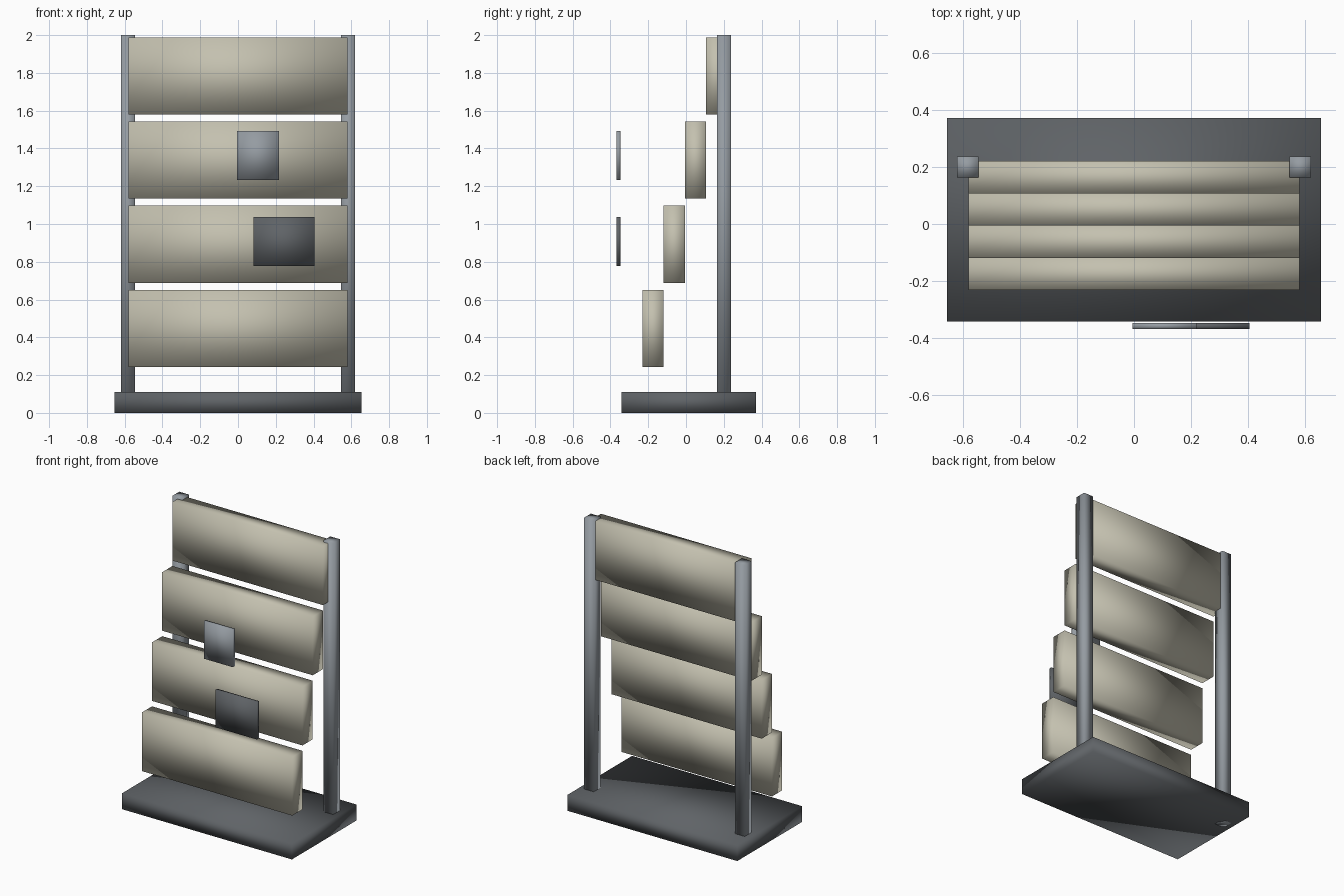
import bpy
import bmesh
from mathutils import Matrix, Vector

default = bpy.data.objects.get("Cube")
if default:
    bpy.data.objects.remove(default, do_unlink=True)


def material(name, rgb):
    mat = bpy.data.materials.new(name)
    mat.use_nodes = True
    color = (*rgb, 1.0)
    mat.diffuse_color = color
    mat.node_tree.nodes["Principled BSDF"].inputs["Base Color"].default_value = color
    return mat


def box(name, low, high, mat):
    """Softly shaded box spanning two opposite corners."""
    low, high = Vector(low), Vector(high)
    bm = bmesh.new()
    bmesh.ops.create_cube(bm, size=1, matrix=Matrix.Diagonal((*(high - low), 1)))
    for face in bm.faces:
        face.smooth = True
    mesh = bpy.data.meshes.new(name)
    bm.to_mesh(mesh)
    bm.free()
    mesh.materials.append(mat)
    obj = bpy.data.objects.new(name, mesh)
    obj.location = (low + high) / 2
    bpy.context.collection.objects.link(obj)
    return obj


beige = material("warm beige", (0.55, 0.53, 0.43))
steel = material("steel grey", (0.30, 0.33, 0.36))
dark = material("dark grey", (0.115, 0.125, 0.135))

# Base slab
box("base", (-0.655, -0.342, 0), (0.655, 0.371, 0.11), dark)

# Upright posts, reaching down through the base
for side, x in (("left", 0.582), ("right", -0.582)):
    box(side + "_post", (x - 0.037, 0.163, 0), (x + 0.037, 0.237, 2), steel)

# Display panels, stepping back as they rise
for i in range(4):
    y = -0.231 + 0.1127 * i
    z = 0.243 + 0.4457 * i
    box(f"panel_{i + 1}", (-0.58, y, z), (0.58, y + 0.1127, z + 0.408), beige)

# Small cards in front of the panels
box("upper_card", (-0.005, -0.368, 1.232), (0.218, -0.347, 1.493), steel)
box("lower_card", (0.083, -0.368, 0.778), (0.404, -0.347, 1.038), dark)
